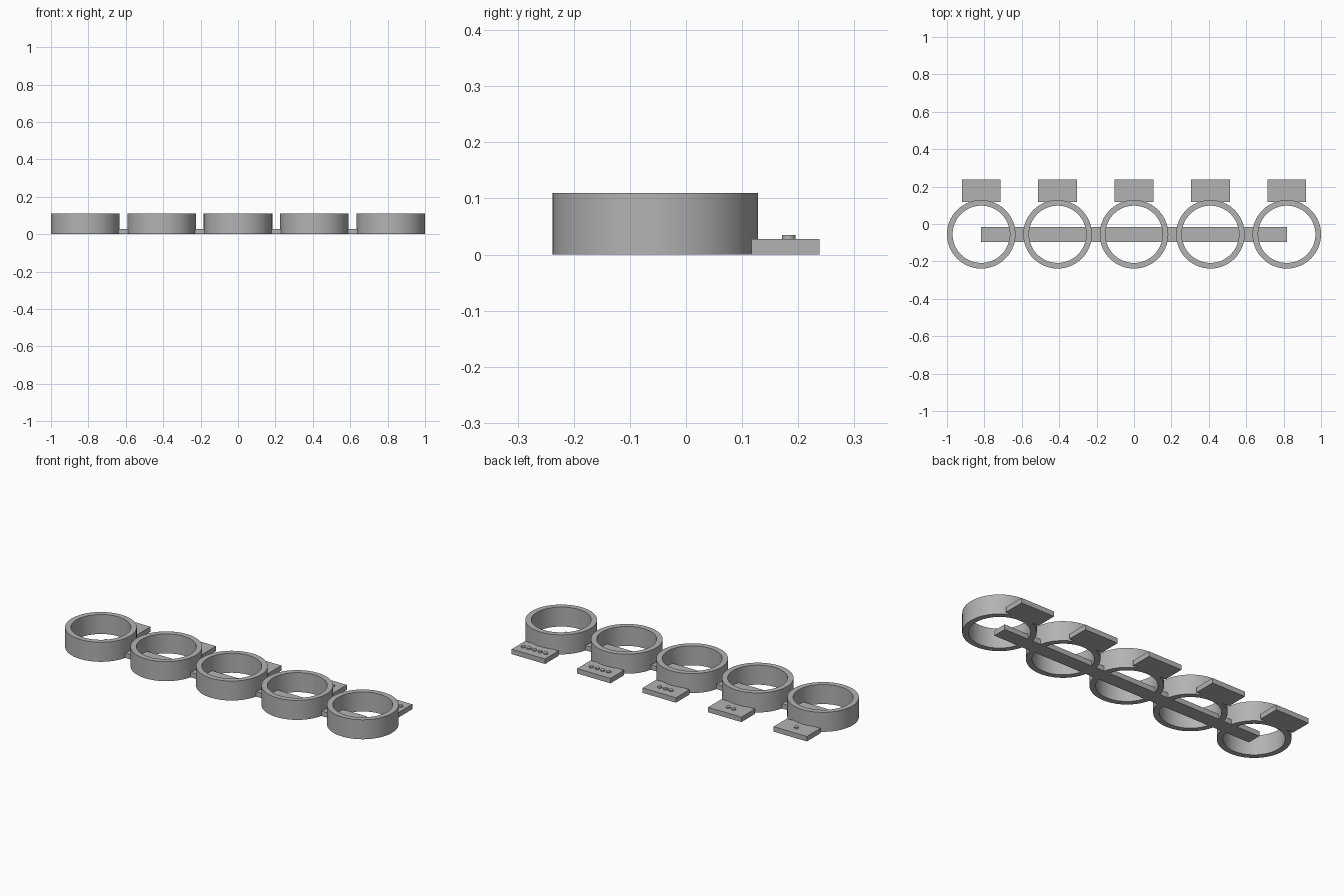
import bpy, bmesh, math

if "Cube" in bpy.data.objects:
    bpy.data.objects.remove(bpy.data.objects["Cube"])

PITCH, RING_Y, RADIUS, INNER, HEIGHT = 0.4084, -0.055, 0.1832, 0.153, 0.11
PLATE = 0.028

grey = bpy.data.materials.new("plain grey")
grey.diffuse_color = (0.45, 0.45, 0.45, 1)
grey.use_nodes = True
grey.node_tree.nodes["Principled BSDF"].inputs["Base Color"].default_value = grey.diffuse_color


def finish(bm, name, location, smooth=False):
    bmesh.ops.recalc_face_normals(bm, faces=bm.faces)
    mesh = bpy.data.meshes.new(name)
    bm.to_mesh(mesh)
    bm.free()
    mesh.materials.append(grey)
    obj = bpy.data.objects.new(name, mesh)
    obj.location = location
    bpy.context.collection.objects.link(obj)
    if smooth:
        bpy.ops.object.select_all(action='DESELECT')
        obj.select_set(True)
        bpy.context.view_layer.objects.active = obj
        bpy.ops.object.shade_smooth_by_angle(angle=math.radians(30))
    return obj


def box(name, x, y0, y1, width, height):
    bm = bmesh.new()
    bmesh.ops.create_cube(bm, size=1)
    bmesh.ops.scale(bm, vec=(width, y1 - y0, height), verts=bm.verts)
    return finish(bm, name, (x, (y0 + y1) / 2, height / 2))


def ring(name, x, sides=96):
    # rectangular wall section swept round the vertical axis
    bm = bmesh.new()
    section = [(INNER, 0), (RADIUS, 0), (RADIUS, HEIGHT), (INNER, HEIGHT)]
    loops = []
    for i in range(sides):
        a = 2 * math.pi * i / sides
        loops.append([bm.verts.new((r * math.cos(a), r * math.sin(a), z)) for r, z in section])
    for i in range(sides):
        p, q = loops[i], loops[(i + 1) % sides]
        for k in range(4):
            n = (k + 1) % 4
            bm.faces.new((p[k], q[k], q[n], p[n]))
    return finish(bm, name, (x, RING_Y, 0), True)


def dot(name, x, y):
    bm = bmesh.new()
    bmesh.ops.create_cone(bm, cap_ends=True, segments=32, radius1=0.012, radius2=0.012, depth=0.015)
    return finish(bm, name, (x, y, 0.0275), True)


# long bar joining the ring centres
box("connecting_bar", 0, RING_Y - 0.04, RING_Y + 0.04, 4 * PITCH, PLATE)

# five rings, each with a tab carrying one to five raised dots
for i in range(5):
    x = (i - 2) * PITCH
    ring(f"ring_{i + 1}", x)
    box(f"tab_{i + 1}", x, 0.117, 0.238, 0.208, PLATE)
    for k in range(i + 1):
        dot(f"tab_{i + 1}_dot_{k + 1}", x + (k - i / 2) * 0.035, 0.183)
